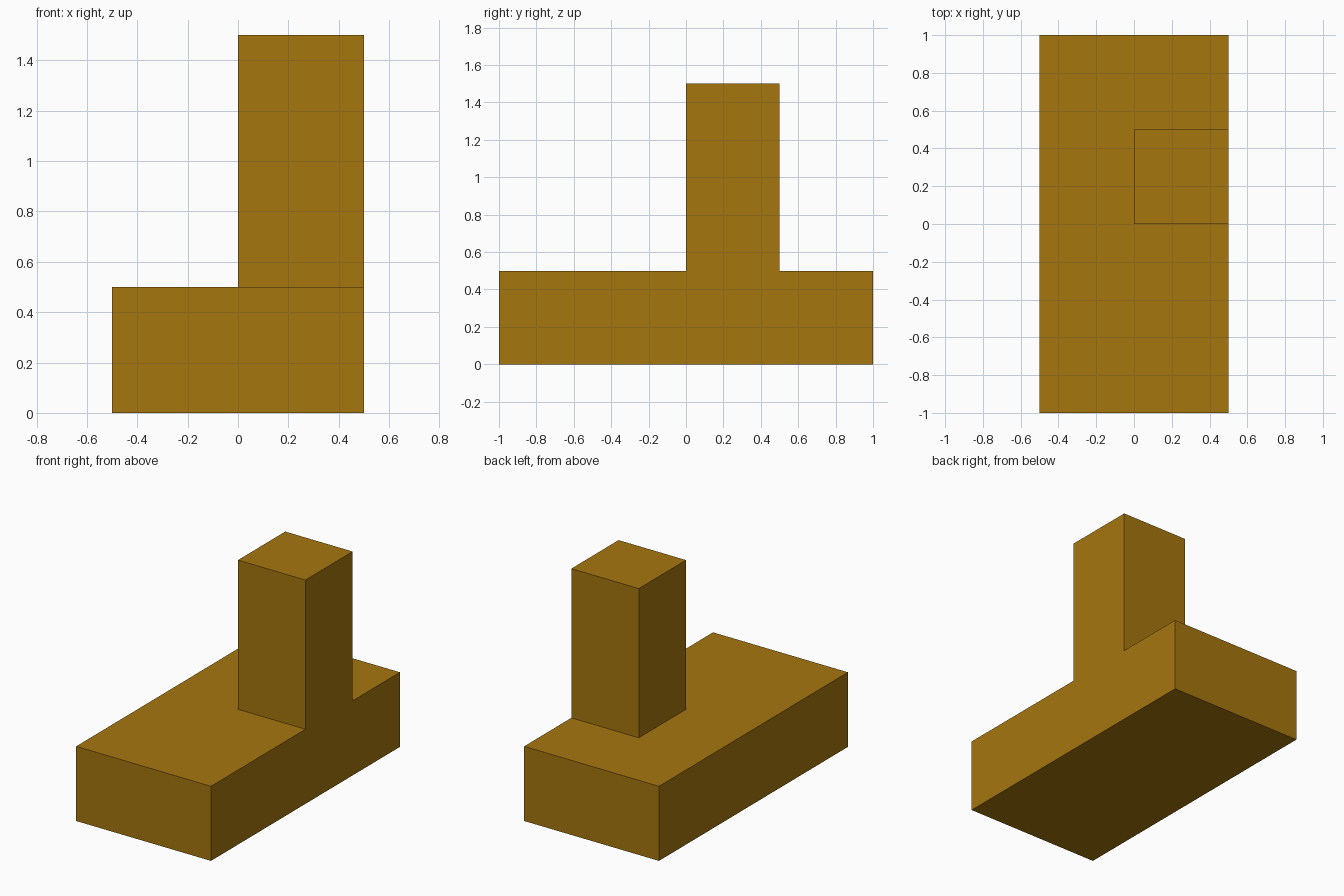
import bpy, bmesh
from mathutils import Matrix, Vector

if "Cube" in bpy.data.objects:
    bpy.data.objects.remove(bpy.data.objects["Cube"])

ochre = bpy.data.materials.new("ochre")
ochre.diffuse_color = (0.38, 0.18, 0.0045, 1)
ochre.use_nodes = True
ochre.node_tree.nodes["Principled BSDF"].inputs["Base Color"].default_value = ochre.diffuse_color

# Base slab
bm = bmesh.new()
bmesh.ops.create_cube(bm, size=1, matrix=Matrix.Translation((0, 0, 0.25)) @ Matrix.Diagonal((1, 2, 0.5, 1)))

# Cut the column footprint into the slab
for point, normal in (((0, 0, 0), (1, 0, 0)), ((0, 0, 0), (0, 1, 0)), ((0, 0.5, 0), (0, 1, 0))):
    bmesh.ops.bisect_plane(bm, geom=bm.verts[:] + bm.edges[:] + bm.faces[:],
                           plane_co=point, plane_no=normal)

# Raise the column from the footprint
bm.normal_update()
target = Vector((0.25, 0.25, 0.5))
foot = min(bm.faces, key=lambda f: (f.calc_center_median() - target).length)
cap = bmesh.ops.extrude_discrete_faces(bm, faces=[foot])["faces"][0]
bmesh.ops.translate(bm, verts=cap.verts[:], vec=(0, 0, 1))

# Merge coplanar faces
bmesh.ops.dissolve_limit(bm, angle_limit=0.01, verts=bm.verts[:], edges=bm.edges[:])
bmesh.ops.recalc_face_normals(bm, faces=bm.faces[:])

mesh = bpy.data.meshes.new("slab_with_column")
bm.to_mesh(mesh)
bm.free()
mesh.materials.append(ochre)
bpy.context.collection.objects.link(bpy.data.objects.new("slab_with_column", mesh))
